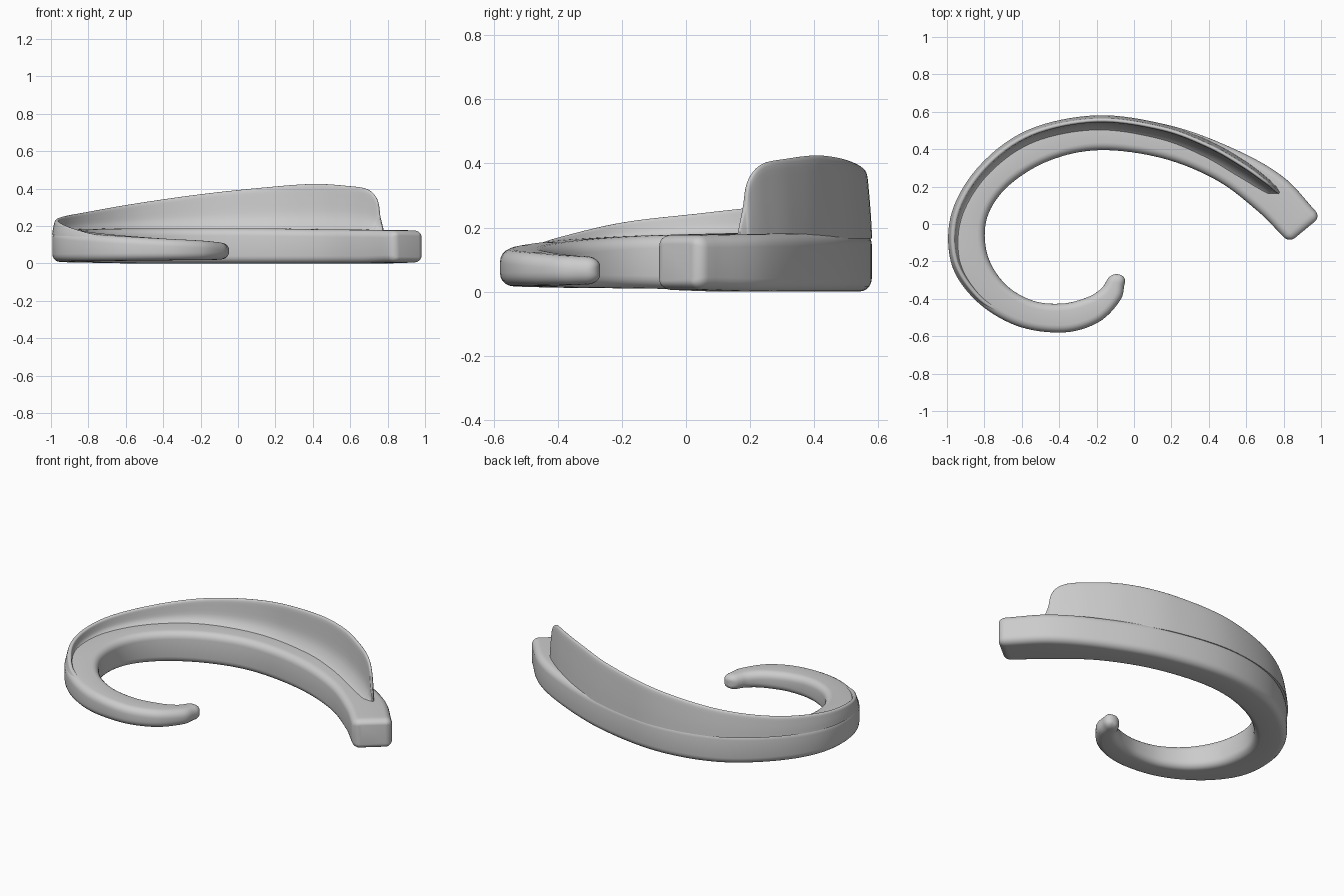
import bpy, bmesh, math
from mathutils import Vector

cube = bpy.data.objects.get("Cube")
if cube:
    bpy.data.objects.remove(cube, do_unlink=True)

grey = bpy.data.materials.new("plain grey")
grey.use_nodes = True
colour = (0.6, 0.6, 0.6, 1)
grey.diffuse_color = colour
grey.node_tree.nodes["Principled BSDF"].inputs["Base Color"].default_value = colour


def spline(points, steps):
    """Smooth curve through points of any dimension."""
    pts = [Vector(p) for p in points]
    pts = [pts[0] * 2 - pts[1]] + pts + [pts[-1] * 2 - pts[-2]]
    result = []
    for a, b, c, d in zip(pts, pts[1:], pts[2:], pts[3:]):
        for i in range(steps):
            t = i / steps
            result.append((b * 2 + (c - a) * t + (a * 2 - b * 5 + c * 4 - d) * t ** 2
                           + (b * 3 - a - c * 3 + d) * t ** 3) / 2)
    result.append(pts[-2])
    return result


def loft(name, rings):
    """Skin a list of equal closed rings and cap both ends."""
    bm = bmesh.new()
    loops = [[bm.verts.new(p) for p in ring] for ring in rings]
    count = len(loops[0])
    for lower, upper in zip(loops, loops[1:]):
        for i in range(count):
            j = (i + 1) % count
            bm.faces.new((lower[i], lower[j], upper[j], upper[i]))
    bm.faces.new(loops[0])
    bm.faces.new(loops[-1])
    bmesh.ops.recalc_face_normals(bm, faces=bm.faces[:])
    mesh = bpy.data.meshes.new(name)
    bm.to_mesh(mesh)
    bm.free()
    mesh.materials.append(grey)
    obj = bpy.data.objects.new(name, mesh)
    bpy.context.collection.objects.link(obj)
    bpy.ops.object.select_all(action='DESELECT')
    obj.select_set(True)
    bpy.context.view_layer.objects.active = obj
    bpy.ops.object.shade_smooth_by_angle(angle=math.radians(50))
    return obj


def body_ring(outer, inner, bottom, top, inset=0, shift=Vector((0, 0))):
    """Rounded rectangle standing between the outer and inner edge."""
    across = (outer - inner).normalized()
    middle = (outer + inner) / 2 + shift
    half_w = (outer - inner).length / 2 - inset
    half_h = (top - bottom) / 2 - inset * 0.7
    radius = min(max(0.04 - inset, 0.008), half_w * 0.9, half_h * 0.9)
    ring = []
    for corner, (sx, sz) in enumerate(((1, 1), (-1, 1), (-1, -1), (1, -1))):
        for i in range(6):
            a = (corner + i / 5) * math.pi / 2
            u = sx * (half_w - radius) + radius * math.cos(a)
            v = sz * (half_h - radius) + radius * math.sin(a)
            p = middle + across * u
            ring.append((p.x, p.y, (top + bottom) / 2 + v))
    return ring


# Curled body: outer x, y, inner x, y, bottom, top
stations = spline([
    (0.97, 0.07, 0.80, -0.07, 0.005, 0.177),
    (0.80, 0.25, 0.66, 0.07, 0, 0.18),
    (0.55, 0.395, 0.44, 0.235, 0, 0.182),
    (0.2, 0.525, 0.15, 0.352, 0, 0.187),
    (-0.2, 0.58, -0.18, 0.395, 0, 0.188),
    (-0.55, 0.505, -0.45, 0.34, 0, 0.187),
    (-0.82, 0.31, -0.67, 0.205, 0.004, 0.185),
    (-0.97, 0.07, -0.785, 0.035, 0.007, 0.18),
    (-0.98, -0.2, -0.785, -0.16, 0.01, 0.173),
    (-0.85, -0.405, -0.69, -0.32, 0.012, 0.16),
    (-0.63, -0.543, -0.54, -0.41, 0.015, 0.145),
    (-0.38, -0.58, -0.38, -0.425, 0.017, 0.132),
    (-0.19, -0.525, -0.245, -0.39, 0.018, 0.123),
    (-0.075, -0.41, -0.175, -0.345, 0.02, 0.114),
    (-0.05, -0.32, -0.147, -0.305, 0.022, 0.11)], 8)
rows = [(s[0:2], s[2:4], s[4], s[5]) for s in stations]
rows = [(Vector(o), Vector(i), b, t) for o, i, b, t in rows]


def rounded_end(row, size, direction):
    """Rings that shrink along a quarter circle past one end."""
    rings = []
    for k in range(1, 7):
        a = k / 6 * math.pi / 2 * 0.97
        rings.append(body_ring(*row, size * (1 - math.cos(a)), direction * size * math.sin(a)))
    return rings


def heading(row, before):
    return ((row[0] + row[1]) - (before[0] + before[1])).normalized()


blunt = rounded_end(rows[0], 0.042, heading(rows[0], rows[1]))
tip = rounded_end(rows[-1], 0.046, heading(rows[-1], rows[-2]))
loft("curled_body", blunt[::-1] + [body_ring(*r) for r in rows] + tip)

# Upright fin: crest x, y, height, floor height, thickness factor
fin_path = spline([
    (0.775, 0.165, 0.19, 0.165, 0.3),
    (0.757, 0.18, 0.26, 0.165, 0.55),
    (0.742, 0.195, 0.345, 0.165, 0.7),
    (0.69, 0.237, 0.397, 0.165, 0.85),
    (0.58, 0.315, 0.415, 0.165, 1),
    (0.4, 0.417, 0.425, 0.165, 1),
    (0.15, 0.51, 0.407, 0.165, 1),
    (-0.2, 0.555, 0.37, 0.165, 1),
    (-0.55, 0.482, 0.32, 0.165, 1),
    (-0.8, 0.302, 0.276, 0.165, 1),
    (-0.948, 0.06, 0.246, 0.16, 1),
    (-0.955, -0.19, 0.217, 0.15, 0.95),
    (-0.835, -0.385, 0.172, 0.13, 0.8),
    (-0.66, -0.5, 0.135, 0.11, 0.6)], 8)
# Fin section: outward offset, share of the height
section = spline([(-0.085, 0), (-0.05, 0.12), (-0.022, 0.35), (-0.014, 0.7),
                  (-0.01, 0.95), (0, 1), (0.01, 0.95), (0.016, 0.7),
                  (0.022, 0.35), (0.026, 0)], 3)
fin_rings = []
for k, s in enumerate(fin_path):
    a, b = fin_path[max(k - 1, 0)], fin_path[min(k + 1, len(fin_path) - 1)]
    outward = Vector((b[1] - a[1], a[0] - b[0])).normalized()
    fin_rings.append([(s[0] + outward.x * p.x * s[4], s[1] + outward.y * p.x * s[4],
                       s[3] + (s[2] - s[3]) * p.y) for p in section])
loft("upright_fin", fin_rings)
